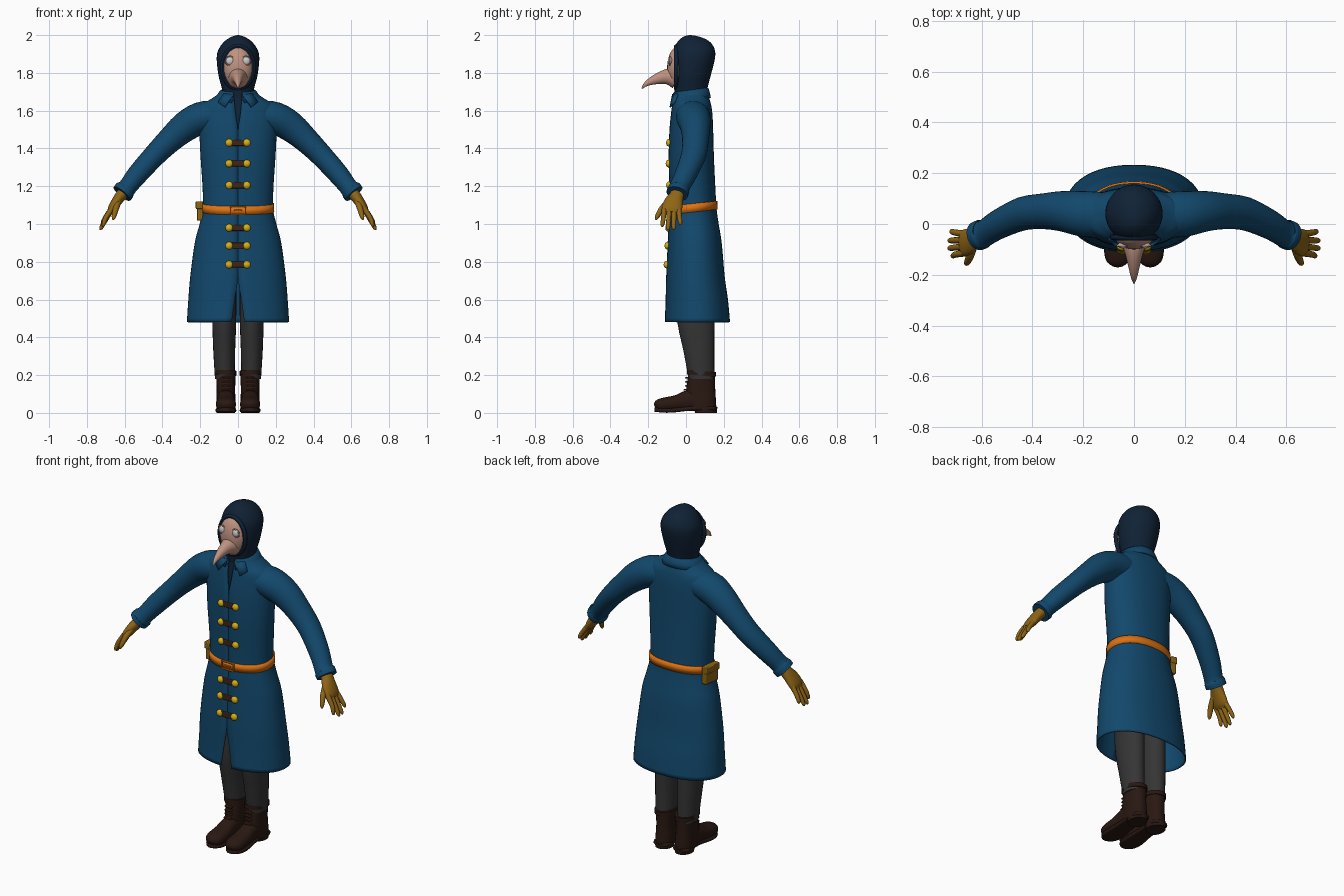
import bpy, bmesh, math
from mathutils import Vector, Matrix


def material(name, rgb):
    m = bpy.data.materials.new(name)
    m.diffuse_color = (*rgb, 1)
    return m


BLUE = material("coat_blue", (0.006, 0.065, 0.15))
NAVY = material("hood_navy", (0.005, 0.016, 0.036))
ORANGE = material("belt_orange", (0.72, 0.17, 0.006))
OCHRE = material("glove_ochre", (0.27, 0.13, 0.008))
BROWN = material("boot_brown", (0.022, 0.009, 0.006))
STRAP = material("strap_brown", (0.05, 0.018, 0.008))
GOLD = material("button_gold", (0.68, 0.43, 0.008))
SKIN = material("mask_pink", (0.52, 0.29, 0.22))
LENS = material("lens_white", (0.7, 0.7, 0.68))
GREY = material("trouser_grey", (0.035, 0.035, 0.035))


def finish(name, bm, mat, mirror=False, solid=0, bevel=0):
    bmesh.ops.recalc_face_normals(bm, faces=bm.faces)
    me = bpy.data.meshes.new(name)
    bm.to_mesh(me)
    bm.free()
    me.materials.append(mat)
    ob = bpy.data.objects.new(name, me)
    bpy.context.collection.objects.link(ob)
    if solid:
        s = ob.modifiers.new("thickness", "SOLIDIFY")
        s.thickness, s.offset = solid, 0
    if bevel:
        b = ob.modifiers.new("bevel", "BEVEL")
        b.width, b.segments = bevel, 2
    if mirror:
        ob.modifiers.new("mirror", "MIRROR")
    return ob


def spline(pts, steps):
    """Catmull-Rom interpolation of tuples of numbers."""
    out = []
    for i in range(len(pts) - 1):
        p0, p1, p2, p3 = pts[max(i - 1, 0)], pts[i], pts[i + 1], pts[min(i + 2, len(pts) - 1)]
        for k in range(steps):
            t = k / steps
            out.append([0.5 * (2 * b + (c - a) * t + (2 * a - 5 * b + 4 * c - d) * t * t
                               + (3 * b - a - 3 * c + d) * t ** 3) for a, b, c, d in zip(p0, p1, p2, p3)])
    return out + [list(pts[-1])]


def loft(name, pts, mat, n=24, hint=(1, 0, 0), axis=None, p=2, caps=True, steps=3, tilt=0, **kw):
    """Rings (x, y, z, radius along hint, other radius[, front gap]) skinned into a tube."""
    split = len(pts[0]) > 5
    rings = spline(pts, steps)
    bm = bmesh.new()
    rows = []
    sgn = lambda v: math.copysign(abs(v) ** (2 / p), v)
    for i, r in enumerate(rings):
        c = Vector(r[:3])
        t = Vector(axis) if axis else Vector(rings[min(i + 1, len(rings) - 1)][:3]) - Vector(rings[max(i - 1, 0)][:3])
        t.normalize()
        A = Vector(hint)
        A = (A - t * A.dot(t)).normalized()
        B = A.cross(t)
        g = math.asin((max(r[5], 0.0006) / r[3]) ** (p / 2)) if split else 0
        row = []
        for k in range(n):
            th = g + (2 * math.pi - 2 * g) * k / (n - 1 if split else n)
            d = A * r[3] * sgn(math.sin(th)) + B * r[4] * sgn(math.cos(th))
            row.append(bm.verts.new(c + d + Vector((0, 0, tilt * d.y))))
        rows.append(row)
    for a, b in zip(rows, rows[1:]):
        for k in range(n - 1 if split else n):
            j = (k + 1) % n
            bm.faces.new((a[k], a[j], b[j], b[k]))
    if caps and not split:
        bm.faces.new(rows[0])
        bm.faces.new(rows[-1])
    return finish(name, bm, mat, **kw)


def ball(name, loc, radii, mat, **kw):
    bm = bmesh.new()
    bmesh.ops.create_uvsphere(bm, u_segments=24, v_segments=16, radius=1,
                              matrix=Matrix.Translation(loc) @ Matrix.Diagonal((*radii, 1)))
    return finish(name, bm, mat, **kw)


def box(name, loc, size, mat, turn=0, bevel=0.004, **kw):
    bm = bmesh.new()
    bmesh.ops.create_cube(bm, size=1, matrix=Matrix.Translation(loc) @ Matrix.Rotation(turn, 4, "Z")
                          @ Matrix.Diagonal((*size, 1)))
    return finish(name, bm, mat, bevel=bevel, **kw)


def hoop(name, loc, rx, rz, thick, mat, **kw):
    """Oval ring facing the front."""
    bm = bmesh.new()
    N, M = 32, 8
    v = [[bm.verts.new((loc[0] + (rx + thick * math.cos(b)) * math.cos(a), loc[1] + thick * math.sin(b),
                        loc[2] + (rz + thick * math.cos(b)) * math.sin(a)))
          for b in (2 * math.pi * j / M for j in range(M))] for a in (2 * math.pi * i / N for i in range(N))]
    for i in range(N):
        for j in range(M):
            bm.faces.new((v[i][j], v[(i + 1) % N][j], v[(i + 1) % N][(j + 1) % M], v[i][(j + 1) % M]))
    return finish(name, bm, mat, **kw)


UP = (0, 0, 1)
# Coat body with a slit in the skirt and an open neckline
coat = [(0, .060, .48, .268, .170, .034), (0, .057, .60, .260, .162, .017), (0, .050, .72, .250, .152, 0),
        (0, .046, .90, .226, .140, 0), (0, .040, 1.0, .200, .130, 0), (0, .037, 1.08, .183, .122, 0),
        (0, .033, 1.2, .185, .119, 0), (0, .028, 1.35, .195, .117, 0), (0, .028, 1.49, .202, .113, 0),
        (0, .030, 1.58, .205, .107, .012), (0, .030, 1.63, .188, .100, .017), (0, .030, 1.66, .14, .092, .02),
        (0, .028, 1.69, .095, .088, .022)]
loft("coat", coat, BLUE, n=49, axis=UP, p=2.2, steps=4, solid=.006)


def front(z):
    for a, b in zip(coat, coat[1:]):
        if a[2] <= z <= b[2]:
            t = (z - a[2]) / (b[2] - a[2])
            return (a[1] - a[4]) * (1 - t) + (b[1] - b[4]) * t


# Collar: stand, fold and front points
loft("collar", [(0, .025, 1.665, .098, .092, .024), (0, .024, 1.70, .088, .088, .024),
                (0, .024, 1.703, .094, .094, .026), (0, .026, 1.655, .125, .103, .032)],
     BLUE, n=41, axis=UP, steps=2, tilt=.13, solid=.006)
bm = bmesh.new()
bm.faces.new([bm.verts.new(v) for v in
              ((.022, -.070, 1.685), (.075, -.042, 1.69), (.105, -.06, 1.645), (.07, -.084, 1.618))])
finish("collar_point", bm, BLUE, mirror=True, solid=.008)
# Sleeves with cuffs
loft("sleeve", [(.12, .035, 1.575, .09, .08), (.20, .040, 1.56, .09, .085), (.28, .050, 1.515, .08, .08),
                (.36, .050, 1.445, .07, .068), (.44, .040, 1.365, .066, .06), (.53, .0, 1.265, .058, .055),
                (.585, -.035, 1.195, .053, .049), (.598, -.040, 1.18, .058, .057), (.615, -.047, 1.16, .058, .056)],
     BLUE, n=28, hint=(0, 1, 0), mirror=True)
# Gloves: palm, fingers and thumb
Y = (0, 1, 0)
loft("glove_palm", [(.59, -.04, 1.185, .036, .034), (.62, -.05, 1.15, .038, .030), (.645, -.066, 1.115, .05, .027),
                    (.668, -.075, 1.08, .053, .022), (.68, -.078, 1.06, .042, .012)],
     OCHRE, hint=Y, mirror=True)
for finger, by, ty, tx, tz in (("index", -.114, -.125, .715, .985), ("middle", -.089, -.095, .727, .968),
                               ("ring", -.063, -.065, .727, .970), ("little", -.039, -.030, .720, .995)):
    mid = (.700, (by + ty) / 2, (1.08 + tz) / 2)
    loft("glove_" + finger + "_finger", [(.665, by, 1.085, .014, .015), (*mid, .0125, .013),
                                         (tx - .003, ty, tz + .012, .0105, .010), (tx, ty, tz, .004, .004)],
         OCHRE, n=12, hint=Y, mirror=True)
loft("glove_thumb", [(.632, -.08, 1.125, .02, .018), (.645, -.125, 1.085, .016, .016),
                     (.657, -.152, 1.04, .012, .012), (.661, -.159, 1.022, .004, .004)],
     OCHRE, n=12, hint=Y, mirror=True)
# Hood, undershirt showing in the neckline
loft("undershirt", [(0, .03, 1.44, .14, .104), (0, .03, 1.56, .14, .099), (0, .03, 1.64, .11, .088),
                    (0, .028, 1.70, .08, .080)], NAVY, axis=UP)
loft("hood", [(0, .026, 1.67, .078, .083), (0, .026, 1.72, .086, .088), (0, .032, 1.79, .104, .100),
              (0, .041, 1.88, .113, .113), (0, .044, 1.93, .100, .106), (0, .040, 1.97, .068, .080),
              (0, .028, 1.993, .030, .038), (0, .022, 2.0, .003, .004)], NAVY, n=32, axis=UP)
hoop("hood_rim", (0, -.052, 1.828), .083, .112, .012, NAVY)
# Beaked mask with round lenses
ball("mask_face", (0, -.04, 1.828), (.080, .060, .112), SKIN)
loft("mask_beak", [(0, -.055, 1.772, .056, .055), (0, -.085, 1.779, .047, .046), (0, -.12, 1.777, .034, .036),
                   (0, -.17, 1.762, .022, .024), (0, -.21, 1.742, .012, .013), (0, -.234, 1.717, .002, .003)], SKIN)
ball("mask_lens", (.043, -.084, 1.864), (.022, .012, .022), LENS, mirror=True)
hoop("mask_lens_rim", (.043, -.085, 1.864), .023, .023, .004, SKIN, mirror=True)
# Button straps down the front
for i, z in enumerate((1.43, 1.32, 1.205, .98, .885, .785)):
    box("strap_%d" % i, (0, front(z) - .001, z), (.10, .014, .032), STRAP)
    ball("button_%d" % i, (.047, front(z) - .004, z), (.020, .015, .020), GOLD, mirror=True)
# Belt, buckle and hip pouch
loft("belt", [(0, .037, 1.063, .187, .126), (0, .037, 1.108, .186, .125)], ORANGE, n=48, axis=UP, p=2.2,
     caps=False, steps=1, tilt=.11, solid=.010)
for s in (-1, 1):
    box("buckle_side", (s * .038, -.095, 1.072), (.008, .012, .05), ORANGE, bevel=.002)
    box("buckle_bar", (0, -.095, 1.072 + s * .022), (.08, .012, .007), ORANGE, bevel=.002)
box("buckle_pin", (0, -.097, 1.072), (.04, .008, .007), ORANGE, bevel=.002)
box("pouch", (-.196, .055, 1.068), (.032, .10, .10), OCHRE, turn=-.12)
box("pouch_flap", (-.200, .055, 1.10), (.036, .106, .04), OCHRE, turn=-.12)
# Trousers
loft("trouser_leg", [(.085, .05, .85, .075, .085), (.075, .05, .60, .066, .098), (.073, .053, .47, .063, .097),
                     (.073, .068, .33, .058, .082), (.070, .082, .18, .052, .068)], GREY, axis=UP, mirror=True)
# Boots: shaft, foot, sole, heel and laces
loft("boot_shaft", [(.066, .082, .215, .054, .074), (.064, .082, .19, .051, .072), (.064, .078, .12, .049, .077),
                    (.064, .083, .06, .051, .076), (.064, .085, .022, .050, .076)], BROWN, axis=UP, p=2.3, mirror=True)
loft("boot_foot", [(.064, .11, .07, .048, .055), (.064, .02, .066, .046, .056), (.064, -.05, .052, .051, .042),
                   (.064, -.11, .045, .053, .037), (.064, -.148, .039, .043, .031), (.064, -.165, .033, .015, .014)],
     BROWN, p=2.3, mirror=True)
loft("boot_sole", [(.064, .160, .024, .025, .011), (.064, .135, .024, .050, .012), (.064, .03, .024, .046, .012),
                   (.064, -.08, .013, .055, .012), (.064, -.14, .015, .046, .012), (.064, -.167, .018, .018, .011)],
     BROWN, p=4, mirror=True)
loft("boot_heel", [(.064, .105, 0, .049, .058), (.064, .105, .03, .051, .061)], BROWN, axis=UP, steps=1, mirror=True)
loft("boot_top_band", [(.066, .082, .198, .057, .078), (.066, .082, .222, .057, .078)], BROWN, axis=UP, p=2.3,
     steps=1, tilt=-.08, mirror=True)
for i in range(5):
    t = i / 4
    box("lace_%d" % i, (.064, -.012 + .016 * min(1, 2 * t), .10 + .085 * t), (.046, .018, .008), STRAP,
        bevel=.003, mirror=True)

# Smooth shading with sharp edges kept
for ob in bpy.context.collection.objects:
    ob.select_set(True)
    bpy.context.view_layer.objects.active = ob
bpy.ops.object.shade_smooth_by_angle(angle=math.radians(45))
